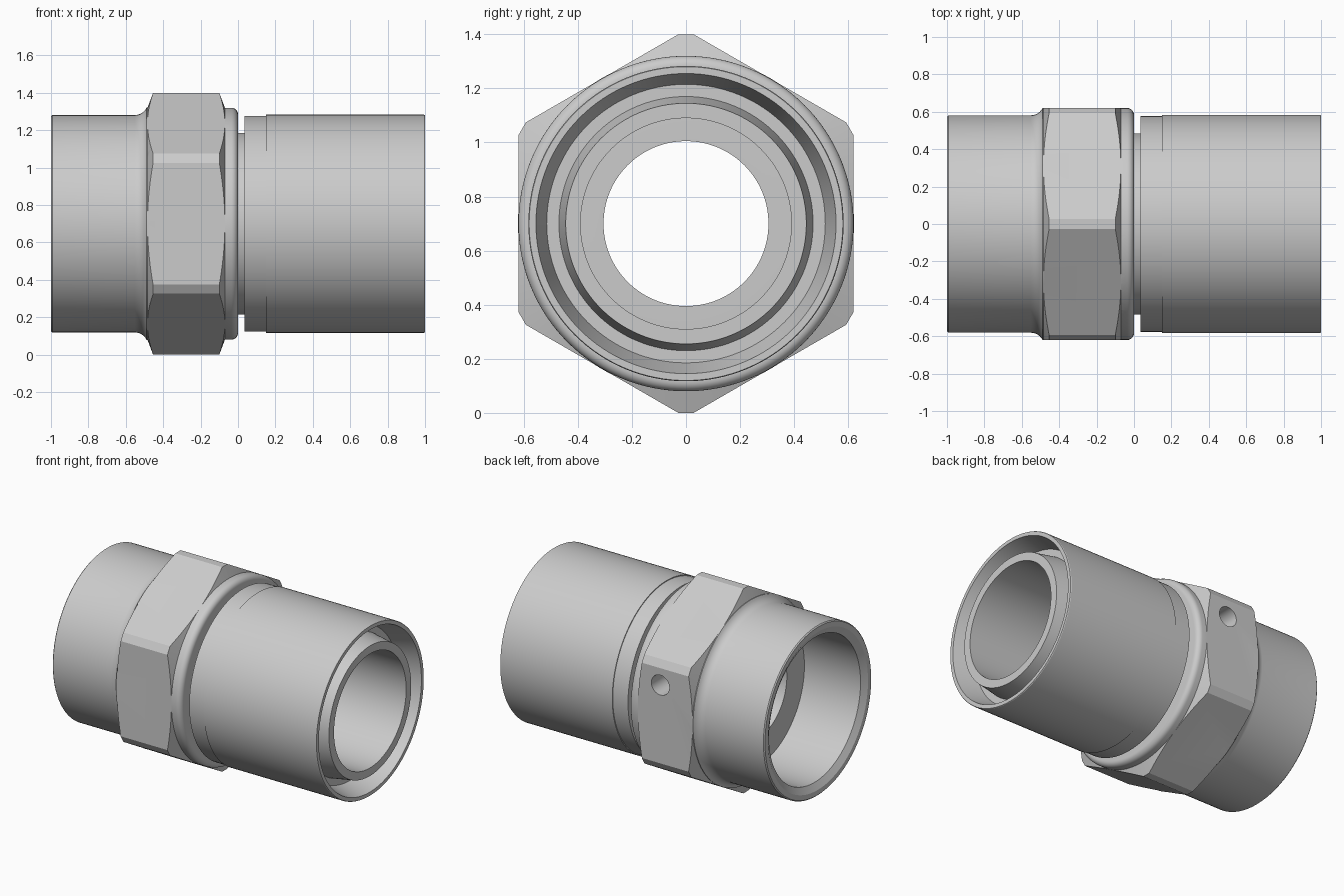
import bpy, bmesh, math
from mathutils import Vector

if "Cube" in bpy.data.objects:
    bpy.data.objects.remove(bpy.data.objects["Cube"])

AXIS_Z = 0.70
SEG = 128

steel = bpy.data.materials.new("grey steel")
steel.diffuse_color = (0.6, 0.6, 0.6, 1)
steel.use_nodes = True
steel.node_tree.nodes["Principled BSDF"].inputs["Base Color"].default_value = steel.diffuse_color


def finish(name, bm):
    bmesh.ops.recalc_face_normals(bm, faces=bm.faces)
    mesh = bpy.data.meshes.new(name)
    bm.to_mesh(mesh)
    bm.free()
    obj = bpy.data.objects.new(name, mesh)
    obj.data.materials.append(steel)
    bpy.context.collection.objects.link(obj)
    return obj


def lathe(name, profile):
    """Revolve a closed (x, radius) outline about the fitting's long axis."""
    bm = bmesh.new()
    rings = []
    for i in range(SEG):
        a = 2 * math.pi * i / SEG
        rings.append([bm.verts.new((x, r * math.cos(a), AXIS_Z + r * math.sin(a)))
                      for x, r in profile])
    n = len(profile)
    for i in range(SEG):
        p, q = rings[i], rings[(i + 1) % SEG]
        for j in range(n):
            k = (j + 1) % n
            bm.faces.new((p[j], p[k], q[k], q[j]))
    return finish(name, bm)


def prism(name, outline, x0, x1):
    """Extrude a (y, z) outline along x."""
    bm = bmesh.new()
    face = bm.faces.new([bm.verts.new((x0, y, z)) for y, z in outline])
    out = bmesh.ops.extrude_face_region(bm, geom=[face])
    verts = [g for g in out["geom"] if isinstance(g, bmesh.types.BMVert)]
    bmesh.ops.translate(bm, verts=verts, vec=Vector((x1 - x0, 0, 0)))
    return finish(name, bm)


def boolean(obj, other, operation):
    mod = obj.modifiers.new(operation.lower(), 'BOOLEAN')
    mod.operation = operation
    mod.solver = 'EXACT'
    mod.object = other
    bpy.context.view_layer.objects.active = obj
    bpy.ops.object.modifier_apply(modifier=mod.name)
    bpy.data.objects.remove(other)


def smooth(obj):
    bpy.ops.object.select_all(action='DESELECT')
    obj.select_set(True)
    bpy.context.view_layer.objects.active = obj
    bpy.ops.object.shade_smooth_by_angle(angle=math.radians(25))


def arc(cx, cr, rad, a0, a1, steps=6):
    return [(cx + rad * math.cos(math.radians(a0 + (a1 - a0) * i / steps)),
             cr + rad * math.sin(math.radians(a0 + (a1 - a0) * i / steps)))
            for i in range(steps + 1)]


# Socket body: open left end, flared shoulder, rounded collar, orifice wall
body = lathe("socket_body",
             [(-1, 0.54), (-1, 0.574), (-0.993, 0.581)]
             + arc(-0.552, 0.651, 0.07, 270, 335)
             + [(-0.47, 0.62)]
             + arc(-0.036, 0.584, 0.036, 90, 0)
             + [(0, 0.305), (-0.55, 0.305), (-0.55, 0.495), (-0.975, 0.495)])

# Hex wrench section: hexagon with flattened corners, cone-chamfered both ends
half = math.atan(0.028 / 0.70)
outline = []
for k in range(6):
    for s in (-half, half):
        a = math.radians(90 + 60 * k) + s
        outline.append((0.7006 * math.cos(a), AXIS_Z + 0.7006 * math.sin(a)))
hexagon = prism("hex_section", outline, -0.52, -0.03)
chamfer = lathe("chamfer_envelope",
                [(-0.487, 0.4), (-0.487, 0.612), (-0.443, 0.73),
                 (-0.111, 0.73), (-0.067, 0.612), (-0.067, 0.4)])
boolean(hexagon, chamfer, 'INTERSECT')
boolean(body, hexagon, 'UNION')

# Blind drilled hole in the rear flat
bpy.ops.mesh.primitive_cylinder_add(vertices=48, radius=0.068, depth=0.5,
                                    location=(-0.24, 0.67, 0.91),
                                    rotation=(math.pi / 2, 0, 0))
boolean(body, bpy.context.object, 'DIFFERENCE')
smooth(body)

# Right sleeve: neck groove, outer skirt, tapered recess and inner tube
sleeve = lathe("sleeve_with_inner_tube",
               [(0, 0.39), (0, 0.485), (0.035, 0.485), (0.035, 0.577),
                (0.15, 0.577), (0.15, 0.583), (0.995, 0.583), (1, 0.58),
                (1, 0.555), (0.85, 0.515), (0.85, 0.47), (1, 0.445), (1, 0.39)])
smooth(sleeve)
